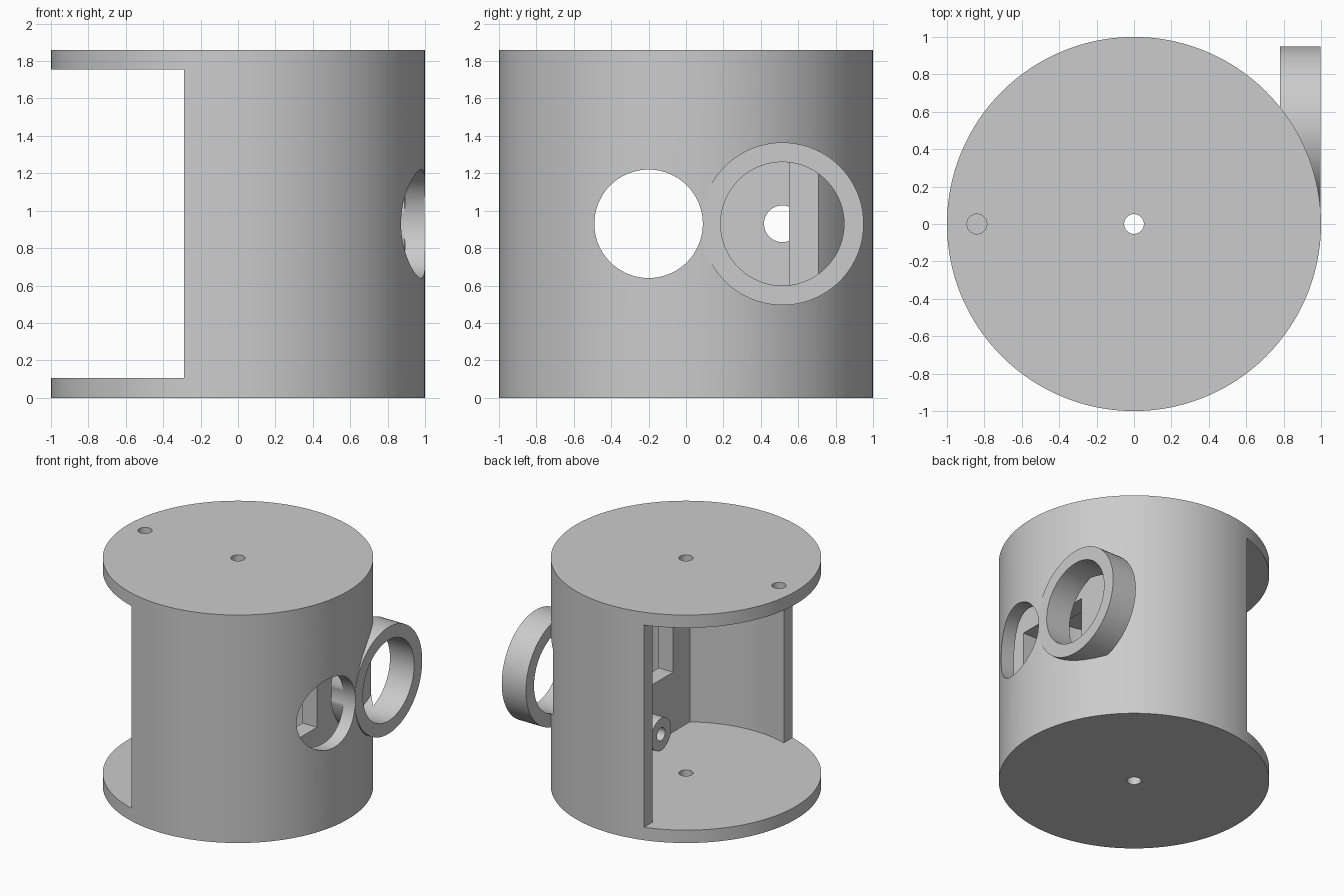
import bpy, bmesh, math
from mathutils import Matrix

if "Cube" in bpy.data.objects:
    bpy.data.objects.remove(bpy.data.objects["Cube"], do_unlink=True)

grey = bpy.data.materials.new("plain_grey")
grey.use_nodes = True
colour = (0.6, 0.6, 0.6, 1)
grey.diffuse_color = colour
grey.node_tree.nodes["Principled BSDF"].inputs["Base Color"].default_value = colour


def add(name, bm):
    bmesh.ops.recalc_face_normals(bm, faces=bm.faces)
    mesh = bpy.data.meshes.new(name)
    bm.to_mesh(mesh)
    bm.free()
    mesh.materials.append(grey)
    ob = bpy.data.objects.new(name, mesh)
    bpy.context.collection.objects.link(ob)
    return ob


def prism(name, outline, z0, z1):
    """Extrude an xy outline from z0 to z1."""
    bm = bmesh.new()
    face = bm.faces.new([bm.verts.new((x, y, z0)) for x, y in outline])
    ext = bmesh.ops.extrude_face_region(bm, geom=[face])["geom"]
    verts = [g for g in ext if isinstance(g, bmesh.types.BMVert)]
    bmesh.ops.translate(bm, verts=verts, vec=(0, 0, z1 - z0))
    return add(name, bm)


def circle(r, n, a0=0.0, a1=2 * math.pi, closed=True):
    steps = n if closed else n - 1
    return [(r * math.cos(a0 + (a1 - a0) * i / steps),
             r * math.sin(a0 + (a1 - a0) * i / steps)) for i in range(n)]


def upright(name, x, y, r, z0, z1, n=48):
    return prism(name, [(x + a, y + b) for a, b in circle(r, n)], z0, z1)


def sideways(name, y, z, r, x0, x1, n=96):
    """Cylinder lying along x."""
    ob = upright(name, 0, 0, r, x0, x1, n)
    ob.data.transform(Matrix.Translation((0, y, z)) @ Matrix.Rotation(math.pi / 2, 4, 'Y'))
    return ob


def cut(target, *cutters):
    for c in cutters:
        c.hide_render = True
        mod = target.modifiers.new("cut", 'BOOLEAN')
        mod.operation = 'DIFFERENCE'
        mod.solver = 'EXACT'
        mod.object = c
        bpy.context.view_layer.objects.active = target
        bpy.ops.object.modifier_apply(modifier=mod.name)


H, FLOOR, CEIL = 1.86, 0.105, 1.755
INNER, OPEN_X = 0.895, -0.29
MID = 0.93
HOLE_Y, RING_Y = -0.20, 0.515

# Drum: hollow, open towards -x, with closed top and bottom discs
drum = prism("drum", circle(1.0, 160), 0, H)
a = math.acos(OPEN_X / INNER)
cavity = circle(INNER, 120, -a, a, closed=False) + [
    (OPEN_X, 1.1), (-1.2, 1.1), (-1.2, -1.1), (OPEN_X, -1.1)]
cutters = [
    prism("cavity_cutter", cavity, FLOOR, CEIL),
    upright("axle_cutter", 0, 0, 0.053, -0.2, H + 0.2),
    upright("pin_cutter", -0.84, 0, 0.053, 1.6, H + 0.2),
]
port = sideways("port_cutter", HOLE_Y, MID, 0.29, 0.7, 1.3)
bore = sideways("bore_cutter", RING_Y, MID, 0.33, 0.705, 1.3)
cut(drum, *cutters, port, bore)

# Ring collar passing through the wall
ring = sideways("ring_collar", RING_Y, MID, 0.435, 0.78, 0.998)
cut(ring, bore, port)

# Upright inner plate with a square window and a shaft hole
P0, P1 = 0.49, 0.62
r = INNER + 0.01
y0, y1 = math.sqrt(r * r - P0 * P0), math.sqrt(r * r - P1 * P1)
plate = prism("inner_plate", [(P0, -y0), (P1, -y1), (P1, y1), (P0, y0)], FLOOR, CEIL)
w = 0.333
window = prism("window_cutter", [(0.3, HOLE_Y - w), (0.8, HOLE_Y - w),
                                 (0.8, HOLE_Y + w), (0.3, HOLE_Y + w)], MID - w - 0.004, MID + w + 0.004)
shaft = sideways("shaft_cutter", RING_Y, MID, 0.098, 0.3, 0.75, 48)

# Small tube boss on the plate, above the floor
BOSS_Z = 0.247
boss = sideways("boss", HOLE_Y, BOSS_Z, 0.13, 0.365, P0, 48)
boss_hole = sideways("boss_cutter", HOLE_Y, BOSS_Z, 0.053, 0.2, 0.75, 32)
cut(plate, window, shaft, boss_hole)
cut(boss, boss_hole)

for c in cutters + [port, bore, window, shaft, boss_hole]:
    bpy.data.objects.remove(c, do_unlink=True)

# Smooth curved walls, crisp edges
bpy.ops.object.select_all(action='DESELECT')
for ob in (drum, ring, plate, boss):
    ob.select_set(True)
bpy.context.view_layer.objects.active = drum
bpy.ops.object.shade_smooth_by_angle(angle=math.radians(30))
